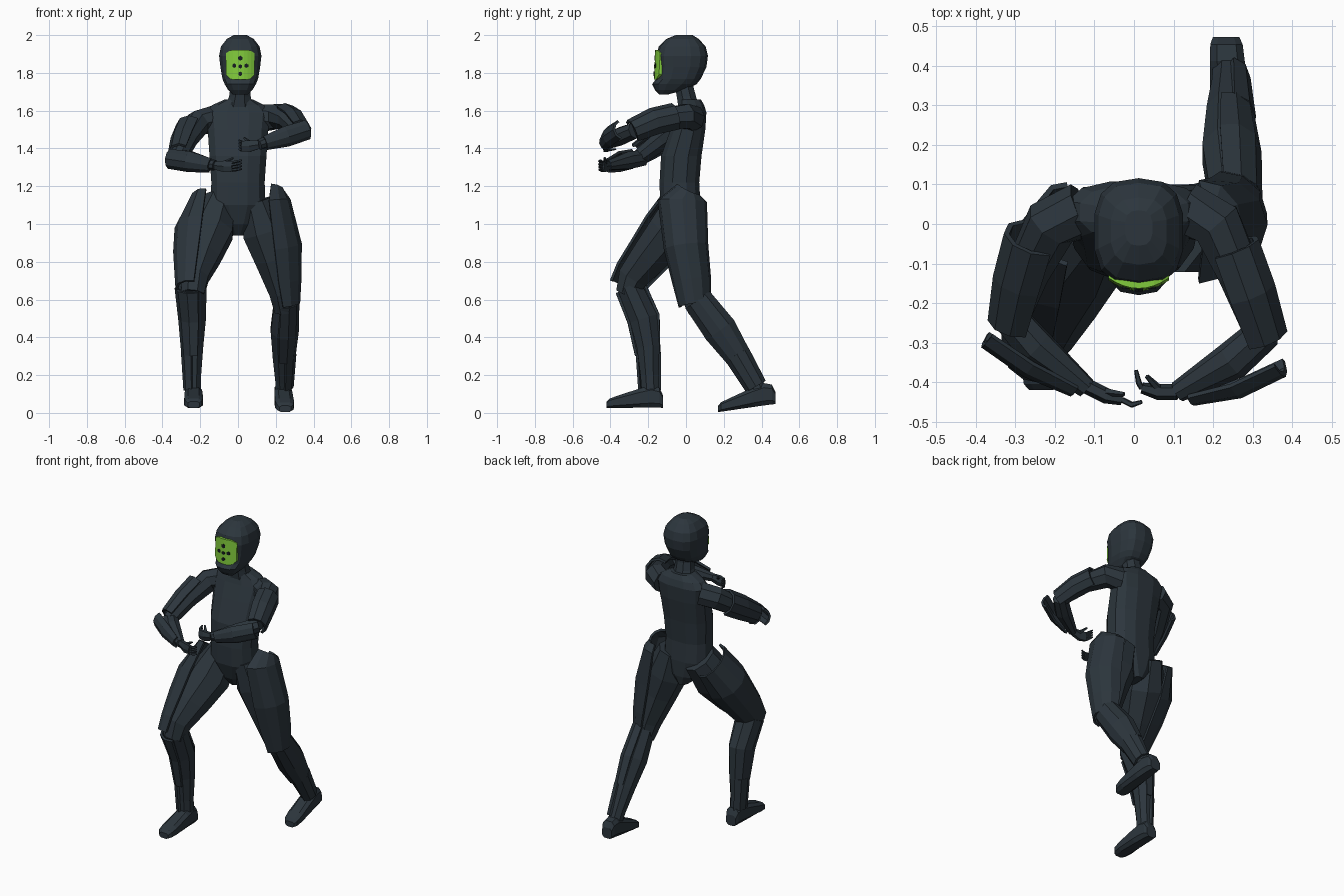
import bpy, bmesh, math
from mathutils import Vector as V


def material(name, rgb):
    m = bpy.data.materials.new(name)
    m.diffuse_color = (*rgb, 1)
    return m


SLATE = material("dark slate", (0.025, 0.036, 0.046))
GREEN = material("visor green", (0.22, 0.60, 0.045))
BLACK = material("near black", (0.008, 0.012, 0.014))


def finish(name, bm, mat):
    bmesh.ops.recalc_face_normals(bm, faces=bm.faces)
    me = bpy.data.meshes.new(name)
    bm.to_mesh(me)
    bm.free()
    me.materials.append(mat)
    ob = bpy.data.objects.new(name, me)
    bpy.context.collection.objects.link(ob)
    return ob


def loft(name, rings, out=(1, 0, 0), n=8, axis=None, box=1.0, arc=None, mat=SLATE):
    """Rings (x, y, z, r_out, r_side) swept along their path; arc (deg) makes an open shell."""
    bm = bmesh.new()
    pts = [V(r[:3]) for r in rings]
    rows = []
    for i, r in enumerate(rings):
        t = V(axis) if axis else (pts[min(i + 1, len(pts) - 1)] - pts[max(i - 1, 0)])
        t.normalize()
        u = V(out)
        u = (u - t * u.dot(t)).normalized()
        w = t.cross(u)
        row = []
        for k in range(n):
            a = math.radians(-arc + 2 * arc * k / (n - 1)) if arc else math.tau * (k + .5) / n
            c, s = math.cos(a), math.sin(a)
            c = math.copysign(abs(c) ** box, c)
            s = math.copysign(abs(s) ** box, s)
            row.append(bm.verts.new(pts[i] + u * c * r[3] + w * s * r[-1]))
        rows.append(row)
    for a, b in zip(rows, rows[1:]):
        for k in range(n - 1 if arc else n):
            j = (k + 1) % n
            bm.faces.new((a[k], a[j], b[j], b[k]))
    if not arc:
        bm.faces.new(rows[0])
        bm.faces.new(rows[-1])
    ob = finish(name, bm, mat)
    if arc:
        mod = ob.modifiers.new("thickness", 'SOLIDIFY')
        mod.thickness = 0.014
        mod.offset = 0
    return ob


UP = (0, 0, 1)

# torso and neck
loft("torso", [(0, 0, .94, .03, .06), (0, -.015, 1.0, .09, .09), (0, -.03, 1.1, .15, .11),
               (0, -.035, 1.22, .145, .108), (0, -.025, 1.36, .155, .11), (0, .01, 1.5, .165, .095),
               (0, .03, 1.59, .175, .08), (0, .03, 1.63, .14, .068), (.005, .022, 1.66, .075, .058)],
     n=12, axis=UP, box=.8)
loft("neck", [(.006, .015, 1.62, .08, .06), (.01, .002, 1.675, .062, .055), (.012, -.008, 1.72, .057, .053),
              (.012, -.01, 1.78, .057, .055)], n=8, axis=UP)

# helmet
HX = .012
loft("helmet", [(HX, -.12, 1.685, .04, .022), (HX, -.085, 1.71, .066, .08), (HX, -.062, 1.74, .084, .118),
                (HX, -.04, 1.768, .096, .118), (HX, -.022, 1.83, .107, .13), (HX, -.02, 1.89, .114, .136),
                (HX, -.02, 1.94, .104, .124), (HX, -.018, 1.98, .072, .085), (HX, -.01, 2.0, .035, .045)],
     n=14, axis=UP, box=.72)


# curved visor with rounded corners
def visor_y(x):
    return -.169 + 4.5 * (x - HX) ** 2


bm = bmesh.new()
cols = []
for i in range(9):
    d = -.076 + .152 * i / 8
    trim = .018 if i in (0, 8) else .005 if i in (1, 7) else 0
    cols.append([bm.verts.new((HX + d, visor_y(HX + d) + yo, z)) for z, yo in
                 ((1.764 + trim * 1.5, 0), (1.922 - trim, .006), (1.922 - trim, .04), (1.764 + trim * 1.5, .04))])
for a, b in zip(cols, cols[1:]):
    for k in range(4):
        j = (k + 1) % 4
        bm.faces.new((a[k], a[j], b[j], b[k]))
bm.faces.new(cols[0])
bm.faces.new(cols[-1])
finish("visor", bm, GREEN)

# dark marks on the visor
for x, z, r in ((HX, 1.878, .013), (-.02, 1.838, .012), (.044, 1.838, .012), (HX, 1.834, .011), (HX, 1.795, .012)):
    y = visor_y(x) + .006 * (z - 1.762) / .16
    loft("visor_mark", [(x, y + .004, z, r, r), (x, y - .003, z, r, r)], n=6, mat=BLACK)

# front leg (right side)
loft("front_thigh", [(-.095, .0, 1.12, .09, .11), (-.145, -.08, .97, .13, .125), (-.195, -.19, .83, .108, .107),
                     (-.23, -.28, .72, .08, .087), (-.24, -.315, .63, .065, .062)])
loft("front_thigh_armor", [(-.175, 0, 1.12, .072, .12), (-.2, -.1, .965, .13, .132), (-.215, -.19, .845, .122, .117),
                           (-.23, -.28, .73, .1, .1), (-.24, -.33, .655, .085, .08)],
     out=(-1, 0, 0), arc=95, n=7)
loft("front_shin", [(-.24, -.3, .67, .08, .07), (-.235, -.225, .5, .07, .08), (-.235, -.2, .35, .055, .065),
                    (-.235, -.193, .2, .043, .052), (-.235, -.187, .09, .043, .05)])
loft("front_shin_armor", [(-.243, -.295, .665, .086, .08), (-.235, -.225, .5, .075, .085),
                          (-.235, -.203, .31, .058, .064)], out=(-1, 0, 0), arc=110, n=7)
loft("front_ankle_cuff", [(-.235, -.2, .32, .06, .062), (-.235, -.193, .12, .047, .055)],
     out=(-1, 0, 0), arc=80, n=5)

# rear leg (left side)
loft("rear_thigh", [(.095, -.02, 1.12, .09, .11), (.145, -.01, .96, .13, .118), (.19, .005, .82, .11, .103),
                    (.235, .04, .64, .075, .083), (.25, .07, .54, .06, .062)])
loft("rear_thigh_armor", [(.18, .012, 1.18, .06, .06), (.172, -.02, 1.12, .1, .125), (.205, 0, .88, .127, .112),
                          (.225, .03, .7, .105, .097), (.245, .047, .57, .078, .08)],
     out=(1, 0, 0), arc=95, n=7)
loft("rear_shin", [(.25, .05, .62, .06, .065), (.238, .18, .44, .07, .085), (.235, .28, .3, .055, .065),
                   (.237, .35, .18, .043, .052), (.24, .4, .09, .042, .045)])
loft("rear_shin_armor", [(.25, .06, .6, .068, .075), (.243, .18, .44, .073, .087), (.24, .275, .3, .058, .066)],
     out=(1, 0, 0), arc=110, n=7)
loft("rear_ankle_cuff", [(.24, .27, .31, .062, .066), (.24, .37, .14, .048, .055)],
     out=(1, 0, 0), arc=80, n=5)


# feet: heel to toe, sole follows a straight line
def foot(name, x0, x1, heel, toe, z0, z1):
    rings = []
    for f, w, h in ((0, .035, .035), (.06, .043, .055), (.2, .046, .062), (.4, .05, .054), (.8, .052, .034),
                    (.95, .046, .026), (1, .032, .018)):
        rings.append((x0 + (x1 - x0) * f, heel + (toe - heel) * f, z0 + (z1 - z0) * f + h, w, h))
    loft(name, rings, axis=(0, -1, 0), box=.6)


foot("front_foot", -.235, -.235, -.122, -.42, .025, .025)
foot("rear_foot", .233, .25, .473, .17, .045, .003)


# arms: shoulder, upper arm, forearm, plates, hand and fingers
def tube(name, rings, **kw):
    return loft(name, [(*r, r[-1]) for r in rings], **kw)


def arm(side, upper, upper_plate, fore, fore_plate, out_up, out_fore, hand, tip):
    tube(side + "_upper_arm", upper)
    tube(side + "_upper_arm_armor", upper_plate, out=out_up, arc=95, n=6)
    tube(side + "_forearm", fore)
    tube(side + "_forearm_armor", fore_plate, out=out_fore, arc=70, n=5)
    loft(side + "_palm", hand, out=UP, n=6)
    end, tip = V(hand[-1][:3]), V(tip)
    for k in range(4):
        dz = .021 - .014 * k
        a, b = end + V((0, 0, dz)), tip + V((0, 0, dz * 1.1))
        mid = (a + b) / 2 + V((0, -.01, 0))
        tube(side + "_finger", [(*a, .008), (*mid, .008), (*b, .005)], out=UP, n=5)
    p = V(hand[1][:3])
    tube(side + "_thumb", [(*(p + V((0, .01, .02))), .011), (*(p.lerp(tip, .5) + V((0, .012, .04))), .006)], n=5)


arm("right",
    [(-.13, .035, 1.555, .072), (-.21, .0, 1.535, .07), (-.27, -.12, 1.45, .058), (-.315, -.25, 1.35, .045)],
    [(-.25, -.035, 1.505, .075), (-.28, -.14, 1.44, .072), (-.305, -.25, 1.37, .06)],
    [(-.32, -.23, 1.35, .045), (-.25, -.31, 1.335, .05), (-.12, -.415, 1.31, .027)],
    [(-.355, -.265, 1.345, .05), (-.25, -.335, 1.33, .053), (-.14, -.4, 1.31, .035)],
    (-1, -.1, .5), (-.5, -.85, 0),
    [(-.12, -.41, 1.31, .025, .02), (-.07, -.435, 1.305, .035, .02), (-.03, -.445, 1.305, .032, .014)],
    (.02, -.45, 1.315))
arm("left",
    [(.13, .035, 1.56, .072), (.21, .0, 1.57, .07), (.265, -.12, 1.555, .058), (.325, -.28, 1.495, .045)],
    [(.245, -.06, 1.565, .07), (.285, -.17, 1.54, .07), (.325, -.285, 1.49, .06)],
    [(.335, -.27, 1.495, .045), (.25, -.345, 1.465, .05), (.11, -.425, 1.42, .027)],
    [(.36, -.335, 1.5, .05), (.25, -.385, 1.465, .053), (.14, -.42, 1.43, .035)],
    (1, 0, .6), (.5, -.85, 0),
    [(.11, -.425, 1.42, .025, .02), (.06, -.425, 1.412, .035, .02), (.02, -.415, 1.412, .032, .014)],
    (.005, -.37, 1.42))
